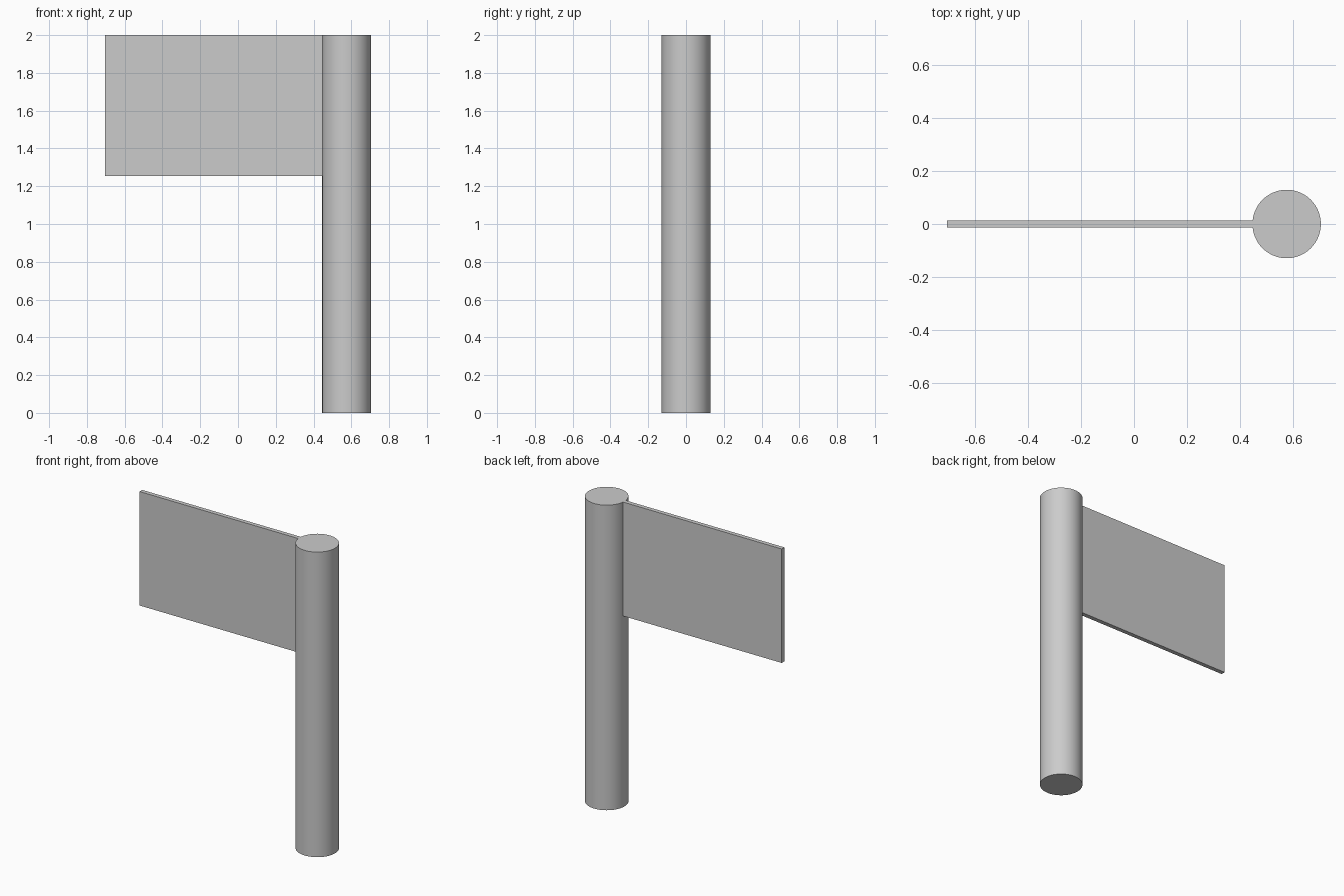
import bpy

if "Cube" in bpy.data.objects:
    bpy.data.objects.remove(bpy.data.objects["Cube"])

POLE_R = 0.129
POLE_X = 0.575
HEIGHT = 2.0
FLAG_LEFT, FLAG_BOTTOM, FLAG_THICK = -0.704, 1.253, 0.028

# Round pole
bpy.ops.mesh.primitive_cylinder_add(vertices=64, radius=POLE_R, depth=HEIGHT,
                                    location=(POLE_X, 0, HEIGHT / 2))
pole = bpy.context.object
pole.name = "pole"
bpy.ops.object.shade_smooth_by_angle()

# Flat flag panel, its inner edge just set into the pole
flag_right = POLE_X - POLE_R + 0.003
bpy.ops.mesh.primitive_cube_add(
    size=1, location=((FLAG_LEFT + flag_right) / 2, 0, (FLAG_BOTTOM + HEIGHT) / 2))
flag = bpy.context.object
flag.name = "flag_panel"
flag.scale = (flag_right - FLAG_LEFT, FLAG_THICK, HEIGHT - FLAG_BOTTOM)
bpy.ops.object.transform_apply(location=False, rotation=False, scale=True)
